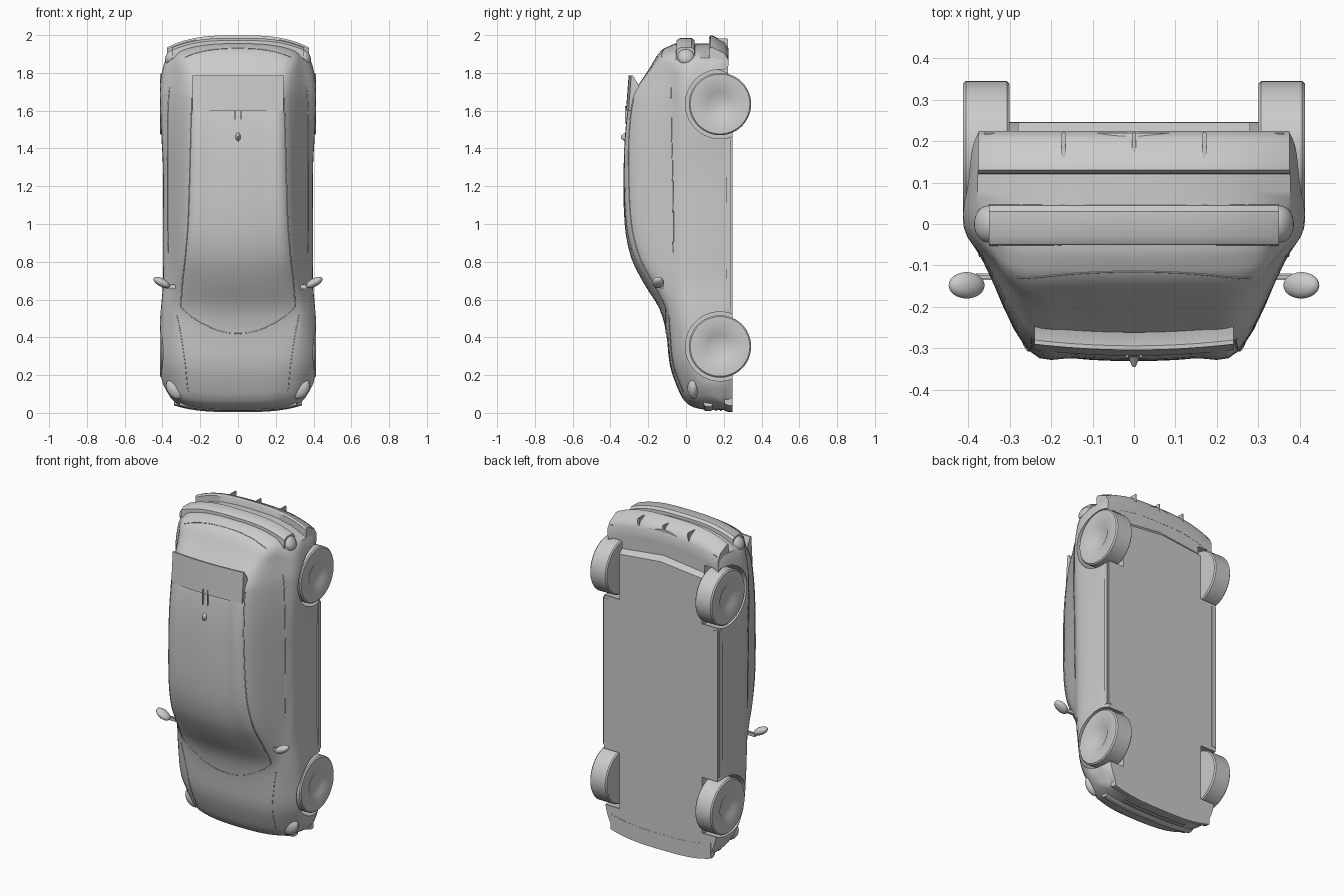
import bpy, bmesh, math
from mathutils import Matrix, Vector

if "Cube" in bpy.data.objects:
    bpy.data.objects.remove(bpy.data.objects["Cube"])

# Car standing on its nose: length along z, roof towards -y, wheels towards +y
# Stations: z, roof y, roof-edge x, y, belt x, y, shoulder x, sill x
ST = [
    (.014, .11, .20, .115, .27, .13, .31, .30),
    (.03, .04, .22, .05, .29, .07, .34, .33),
    (.06, -.005, .22, .005, .31, .03, .365, .35),
    (.12, -.04, .23, -.03, .32, 0, .395, .37),
    (.25, -.085, .24, -.075, .335, -.045, .41, .39),
    (.42, -.105, .27, -.09, .345, -.065, .41, .39),
    (.55, -.14, .30, -.105, .355, -.075, .405, .385),
    (.68, -.22, .295, -.17, .36, -.08, .395, .385),
    (.82, -.29, .28, -.245, .362, -.08, .395, .385),
    (1.0, -.325, .265, -.29, .365, -.08, .395, .385),
    (1.3, -.33, .255, -.305, .365, -.085, .395, .385),
    (1.5, -.32, .25, -.30, .365, -.09, .405, .385),
    (1.68, -.29, .245, -.275, .36, -.09, .41, .385),
    (1.74, -.25, .25, -.24, .355, -.09, .41, .385),
    (1.83, -.19, .265, -.18, .345, -.085, .405, .38),
    (1.92, -.13, .285, -.12, .34, -.07, .39, .37),
    (1.955, -.06, .29, -.05, .33, -.02, .375, .36)]
ZS = [s[0] for s in ST]


def row(z):
    """Smoothly interpolated station values at z."""
    i = max(k for k in range(len(ST) - 1) if ZS[k] <= z + 1e-9 or k == 0)
    h = ZS[i + 1] - ZS[i]
    t = min(max((z - ZS[i]) / h, 0), 1)

    def tangent(k, c):
        a, b = max(k - 1, 0), min(k + 1, len(ST) - 1)
        return (ST[b][c] - ST[a][c]) / (ZS[b] - ZS[a])
    return [(2*t**3 - 3*t*t + 1) * ST[i][c] + (3*t*t - 2*t**3) * ST[i + 1][c]
            + h * ((t**3 - 2*t*t + t) * tangent(i, c) + (t**3 - t*t) * tangent(i + 1, c))
            for c in range(1, 8)]


def bow(x, z):
    """Rounded plan shape of nose and tail."""
    q = (abs(x) / .4) ** 3
    return .06 * q * max(0, 1 - z / .4) - .09 * q * min(1, max(0, (z - 1.6) / .35))


def surf(u, z, side=1):
    """Point on the body skin; u runs 0 (roof centre) to 7 (sill corner)."""
    yt, xr, yr, xb, yb, xs, xl = row(z)
    bot = .245 if z < 1.8 else .22
    ys = yb + .08
    K = [(0, yt), (xr * .55, yt + .22 * (yr - yt)), (xr, yr), (xb, yb), (xs, ys),
         (xs, (ys + bot) / 2), (xs - .006, bot - .04), (xl, bot)]
    i = min(int(u), 6)
    t = u - i
    p0 = (-K[1][0], K[1][1]) if i == 0 else K[i - 1]
    p1, p2, p3 = K[i], K[i + 1], K[min(i + 2, 7)]
    x, y = [.5 * (2*p1[c] + (p2[c] - p0[c]) * t + (2*p0[c] - 5*p1[c] + 4*p2[c] - p3[c]) * t*t
                  + (3*p1[c] - p0[c] - 3*p2[c] + p3[c]) * t**3) for c in (0, 1)]
    return Vector((side * x, y, z + bow(x, z)))


def finish(name, bm, angle=35):
    bmesh.ops.recalc_face_normals(bm, faces=bm.faces)
    me = bpy.data.meshes.new(name)
    bm.to_mesh(me)
    bm.free()
    ob = bpy.data.objects.new(name, me)
    bpy.context.collection.objects.link(ob)
    smooth(ob, angle)
    return ob


def smooth(ob, angle=35):
    bpy.ops.object.select_all(action='DESELECT')
    ob.select_set(True)
    bpy.context.view_layer.objects.active = ob
    bpy.ops.object.shade_smooth_by_angle(angle=math.radians(angle))


def skin(bm, rings):
    """Bridge equal closed rings of vertices."""
    n = len(rings[0])
    for a, b in zip(rings, rings[1:]):
        for j in range(n):
            bm.faces.new((a[j], a[(j + 1) % n], b[(j + 1) % n], b[j]))


def blob(name, loc, size, rot=(0, 0, 0)):
    bm = bmesh.new()
    bmesh.ops.create_uvsphere(bm, u_segments=24, v_segments=14, radius=1)
    bm.transform(Matrix.Diagonal((*size, 1)))
    ob = finish(name, bm)
    ob.location, ob.rotation_euler = loc, rot
    return ob


def box(name, lo, hi, bevel=.004):
    bm = bmesh.new()
    bmesh.ops.create_cube(bm, size=1)
    for v in bm.verts:
        v.co = [lo[k] if v.co[k] < 0 else hi[k] for k in range(3)]
    bmesh.ops.bevel(bm, geom=bm.edges[:], offset=bevel, segments=2, affect='EDGES')
    return finish(name, bm)


def bowed_bar(name, profile, half, drop=0):
    """Sweep a (y, z) profile across the car, following nose/tail curvature."""
    bm = bmesh.new()
    rings = []
    for k in range(25):
        x = half * (k / 12 - 1)
        rings.append([bm.verts.new((x, y + drop * (x / half) ** 2, z + bow(x, profile[0][1])))
                      for y, z in profile])
    skin(bm, rings)
    bm.faces.new(rings[0])
    bm.faces.new(rings[-1])
    return finish(name, bm)


def trim(name, pts, r=.003):
    cu = bpy.data.curves.new(name, 'CURVE')
    cu.dimensions, cu.bevel_depth, cu.bevel_resolution = '3D', r, 1
    sp = cu.splines.new('POLY')
    sp.points.add(len(pts) - 1)
    for p, co in zip(sp.points, pts):
        p.co = (*co, 1)
    bpy.context.collection.objects.link(bpy.data.objects.new(name, cu))


# Body shell lofted through the stations, with domed end caps
bm = bmesh.new()
zs = [a + (b - a) * k / 3 for a, b in zip(ZS, ZS[1:]) for k in range(3)] + [ZS[-1]]
us = [k / 4 for k in range(29)]
loops = []
for z in zs:
    right = [surf(u, z) for u in us]
    left = [surf(u, z, -1) for u in us[1:]]
    loops.append(right + [Vector((0, right[-1].y, z))] + left[::-1])
rings = [[bm.verts.new(p) for p in l] for l in loops]
skin(bm, rings)
for z, loop, ring in ((zs[0], loops[0], rings[0]), (zs[-1], loops[-1], rings[-1])):
    yc = (loop[0].y + loop[28].y) / 2
    caps = [ring]
    for s in (.75, .5, .25):
        caps.append([bm.verts.new((p.x * s, yc + (p.y - yc) * s, z + bow(p.x * s, z))) for p in loop])
    skin(bm, caps)
    tip, last = bm.verts.new((0, yc, z)), caps[-1]
    for j in range(len(last)):
        bm.faces.new((last[j], last[(j + 1) % len(last)], tip))
body = finish("body_shell", bm)

# Wheel arches cut out of the shell, then wheels
AXLES = (("front", .352), ("rear", 1.635))
for end, z in AXLES:
    for side in (-1, 1):
        bm = bmesh.new()
        bmesh.ops.create_cone(bm, cap_ends=True, segments=64, radius1=.183, radius2=.183, depth=.24)
        bm.transform(Matrix.Translation((side * .40, .18, z)) @ Matrix.Rotation(math.pi / 2, 4, 'Y'))
        cutter = finish("arch_cutter", bm)
        cutter.hide_render = True
        mod = body.modifiers.new("arch", 'BOOLEAN')
        mod.operation, mod.object, mod.solver = 'DIFFERENCE', cutter, 'EXACT'
        bpy.context.view_layer.objects.active = body
        bpy.ops.object.modifier_apply(modifier=mod.name)
        bpy.data.objects.remove(cutter)

        bm = bmesh.new()
        prof = [(.001, .30), (.158, .30), (.165, .307), (.165, .406), (.158, .413),
                (.08, .413), (.065, .403), (.001, .400)]
        rings = [[bm.verts.new((side * x, .18 + r * math.cos(a), z + r * math.sin(a)))
                  for a in (2 * math.pi * k / 48 for k in range(48))] for r, x in prof]
        skin(bm, rings)
        bm.faces.new(rings[0])
        bm.faces.new(rings[-1])
        finish(end + "_wheel", bm)
smooth(body)

# Roof spoiler, tailgate step, rear bumper and fins
bowed_bar("roof_spoiler", [(-.318, 1.60), (-.304, 1.785), (-.294, 1.785), (-.262, 1.73), (-.25, 1.62)], .24, .014)
bowed_bar("tailgate_step", [(-.055, 1.90), (-.05, 1.972), (-.03, 1.985), (.03, 1.985), (.045, 1.972), (.05, 1.90)], .35)
bowed_bar("rear_bumper", [(.12, 1.90), (.122, 1.988), (.13, 1.999), (.145, 1.996), (.205, 1.965), (.225, 1.93), (.222, 1.86)], .375)
for x in (-.17, 0, .17):
    box("diffuser_fin", (x - .005, .155, 1.93), (x + .005, .222, 1.982), .002)

# Front splitter, bumper and grille bars
bowed_bar("front_splitter", [(.205, .012), (.225, .004), (.246, .004), (.246, .10), (.20, .10)], .34)
bowed_bar("front_bumper", [(.09, .04), (.095, .016), (.105, .009), (.13, .009), (.14, .016), (.14, .04)], .31)
for y in (.16, .185):
    bowed_bar("grille_bar", [(y - .004, .03), (y - .004, .009), (y + .004, .009), (y + .004, .03)], .22)

# Roof antenna
bm = bmesh.new()
bmesh.ops.create_cone(bm, cap_ends=True, segments=16, radius1=.017, radius2=.004, depth=.03)
bm.transform(Matrix.Translation((0, -.33, 1.46)) @ Matrix.Diagonal((1, 1, 1.7, 1)) @ Matrix.Rotation(math.pi / 2, 4, 'X'))
finish("roof_antenna", bm)
for x in (-.016, .016):
    box("roof_slot_trim", (x - .003, -.322, 1.53), (x + .003, -.31, 1.625), .001)

# Paired side parts
for s in (-1, 1):
    blob("mirror_housing", (s * .404, -.148, .69), (.048, .032, .022), (0, -s * .5, 0))
    box("mirror_stalk", (min(s * .33, s * .385), -.135, .655), (max(s * .33, s * .385), -.12, .68))
    box("side_sill", (min(s * .35, s * .396), .205, .54), (max(s * .35, s * .396), .247, 1.455), .008)
    blob("headlight", surf(3.3, .10, s) - Vector((s * .012, -.01, 0)), (.045, .03, .06), (0, s * .6, 0))
    blob("tail_light", (s * .352, 0, 1.885), (.03, .045, .045), (0, -s * .5, 0))
    trim("roof_gutter", [surf(2, .56 + k * .037, s) for k in range(31)])
    trim("waist_trim", [surf(3.1, .85 + k * .03, s) for k in range(31)])
    trim("bonnet_seam", [surf(2.4, .10 + k * .022, s) for k in range(20)], .002)

# Windscreen base and rear window seams
for name, z0, dz in (("windscreen_seam", .42, .14), ("rear_window_seam", 1.93, -.02)):
    pts = [surf(k / 8, z0 + dz * (k / 16) ** 2) for k in range(17)]
    trim(name, [Vector((-p.x, p.y, p.z)) for p in pts[:0:-1]] + pts, .002)
